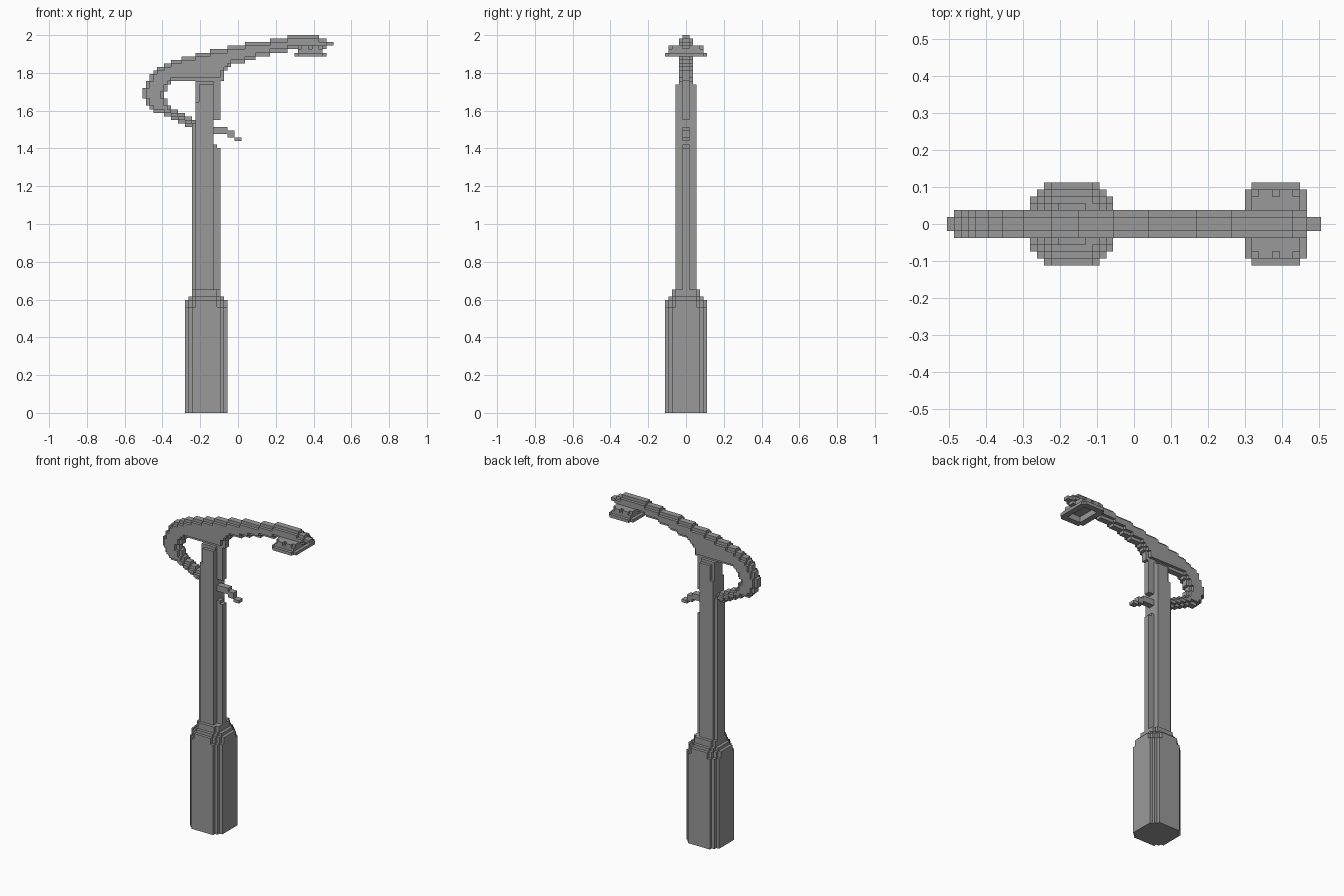
import bpy, bmesh
from mathutils import Vector

if "Cube" in bpy.data.objects:
    bpy.data.objects.remove(bpy.data.objects["Cube"])

V = 2 / 107          # edge of one block

metal = bpy.data.materials.new("grey metal")
metal.use_nodes = True
metal.diffuse_color = (0.32, 0.32, 0.32, 1)
metal.node_tree.nodes["Principled BSDF"].inputs["Base Color"].default_value = (0.32, 0.32, 0.32, 1)

taken = set()        # cells already used by earlier parts


def block(x0, x1, half, z0, z1):
    """Cells of a box that is symmetric in y."""
    return {(x, y, z) for x in range(x0, x1) for y in range(-half, half) for z in range(z0, z1)}


def octagon(cx, half, z0, z1, cut):
    """Box with its four vertical corners stepped by cut cells."""
    cells = set()
    for k in range(cut + 1):
        w, d = half - cut + k, half - k
        cells |= block(cx - w, cx + w, d, z0, z1)
    return cells


def build(name, cells):
    """Skin a set of cells with outer faces only and merge flat areas."""
    cells = cells - taken
    taken.update(cells)
    bm = bmesh.new()
    for c in cells:
        for axis in range(3):
            for side in (0, 1):
                n = list(c)
                n[axis] += 2 * side - 1
                if tuple(n) in taken:
                    continue
                a, b = (axis + 1) % 3, (axis + 2) % 3
                corners = []
                for da, db in ((0, 0), (1, 0), (1, 1), (0, 1)):
                    p = Vector(c)
                    p[axis] += side
                    p[a] += da
                    p[b] += db
                    corners.append(bm.verts.new((p - Vector((27 - 27, 0, 0))) * V))
                bm.faces.new(corners if side else corners[::-1])
    bmesh.ops.remove_doubles(bm, verts=bm.verts, dist=V * 0.01)
    bmesh.ops.dissolve_limit(bm, angle_limit=0.01, verts=bm.verts, edges=bm.edges)
    mesh = bpy.data.meshes.new(name)
    bm.to_mesh(mesh)
    bm.free()
    mesh.materials.append(metal)
    bpy.context.collection.objects.link(bpy.data.objects.new(name, mesh))


# Base: stepped octagon with a shoulder narrowing to the post
base = octagon(-9, 6, 0, 30, 2) | octagon(-9, 6, 30, 32, 3)
base |= octagon(-9, 5, 32, 33, 2) | octagon(-9, 4, 33, 35, 1)
build("base", base)

# Post: main shaft, rear strip and front fin with a gap for the hook
post = block(-12, -7, 3, 35, 88) | block(-11, -7, 3, 88, 93) | block(-12, -7, 2, 88, 94)
post |= block(-13, -12, 2, 35, 82)
post |= block(-7, -5, 1, 35, 75) | block(-7, -6, 1, 75, 76) | block(-7, -5, 1, 83, 94)
build("post", post)

# Curved arm: side outline given as column spans (x0, x1, z0, z1)
spans = [
    (25, 27, 104, 105), (23, 25, 103, 106), (14, 23, 103, 107), (9, 14, 102, 106),
    (5, 9, 101, 105), (2, 5, 100, 105), (-2, 2, 99, 104), (-3, -2, 98, 104),
    (-4, -3, 97, 103), (-5, -4, 94, 103), (-8, -5, 94, 103), (-12, -8, 94, 102),
    (-16, -12, 94, 101), (-19, -16, 94, 100), (-20, -19, 93, 99), (-21, -20, 91, 99),
    (-23, -21, 85, 98), (-24, -23, 85, 97), (-25, -24, 86, 96), (-26, -25, 87, 94),
    (-27, -26, 89, 92), (-21, -20, 84, 89), (-20, -19, 84, 87), (-19, -17, 83, 86),
    (-17, -15, 82, 85), (-15, -13, 81, 84), (-13, -12, 81, 83),
]
outline = {(x, z) for x0, x1, z0, z1 in spans for x in range(x0, x1) for z in range(z0, z1)}
core = {(x, z) for x, z in outline
        if {(x + 1, z), (x - 1, z), (x, z + 1), (x, z - 1)} <= outline}
arm = {(x, y, z) for x, z in outline for y in (-1, 0)}
arm |= {(x, y, z) for x, z in core for y in (-2, 1)}
build("curved_arm", arm)

# Hook: the thin end of the curl emerging past the post
build("hook", block(-7, -3, 1, 79, 81) | block(-3, -1, 1, 78, 80) | block(-1, 1, 1, 77, 78))

# Lamp head: rimmed plate, recessed underneath, with a notched housing on top
head = block(16, 25, 5, 101, 102) | block(17, 24, 6, 101, 102)
head |= block(17, 24, 5, 102, 104)
head -= block(18, 23, 4, 101, 103)
for x in (17, 20, 23):
    head -= {(x, y, 103) for y in (-5, 4)}
build("lamp_head", head)
